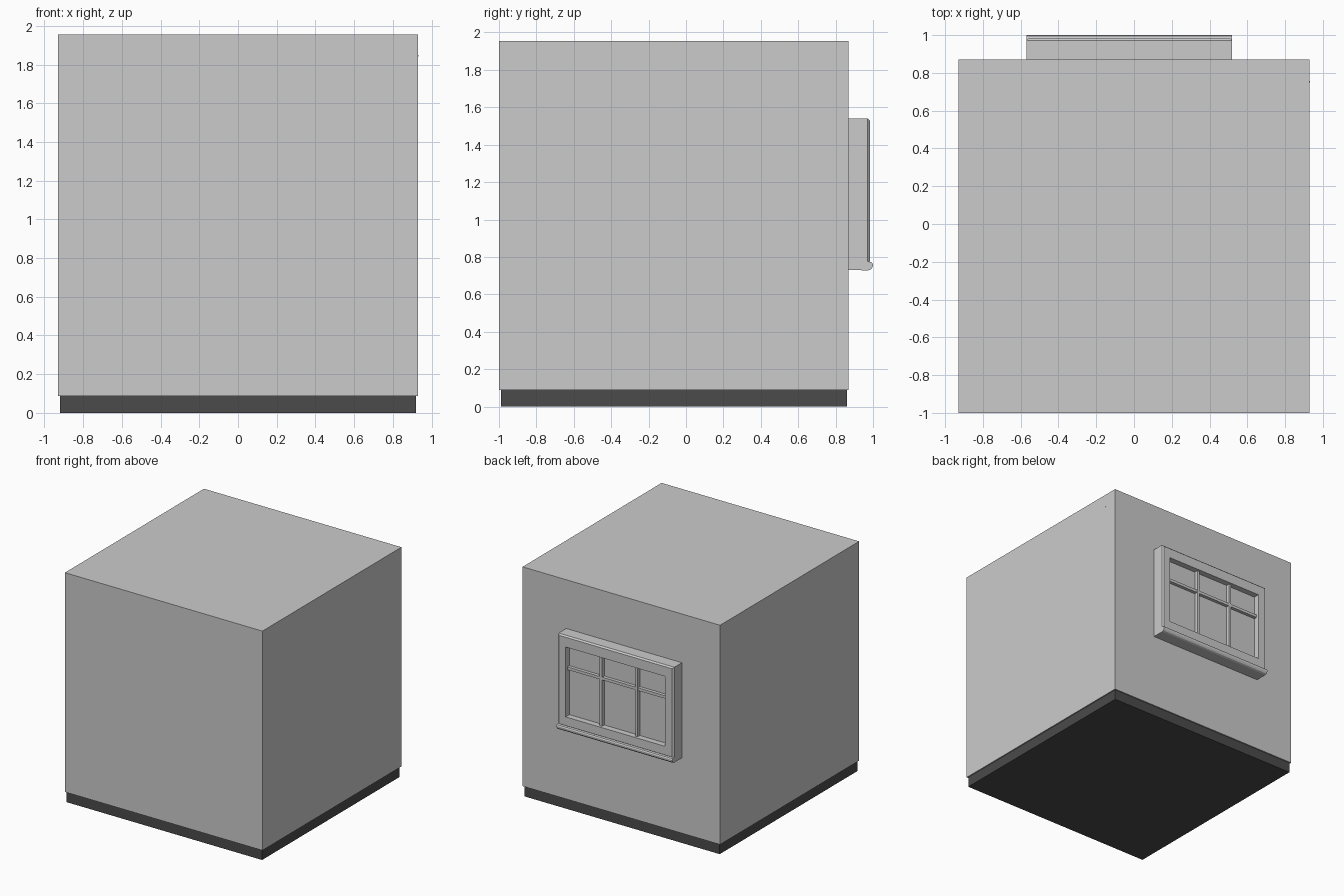
import bpy, bmesh

if "Cube" in bpy.data.objects:
    bpy.data.objects.remove(bpy.data.objects["Cube"])

def box(name, x, y, z):
    """Axis-aligned block from (min, max) pairs."""
    bpy.ops.mesh.primitive_cube_add(size=1, location=[(a + b) / 2 for a, b in (x, y, z)])
    ob = bpy.context.object
    ob.name = name
    ob.scale = [b - a for a, b in (x, y, z)]
    bpy.ops.object.transform_apply(location=False, rotation=False, scale=True)
    return ob

def extrude_x(name, profile, x0, x1):
    """Extrude a (y, z) profile along x."""
    bm = bmesh.new()
    f = bm.faces.new([bm.verts.new((x0, y, z)) for y, z in profile])
    new = bmesh.ops.extrude_face_region(bm, geom=[f])["geom"]
    bmesh.ops.translate(bm, vec=(x1 - x0, 0, 0),
                        verts=[v for v in new if isinstance(v, bmesh.types.BMVert)])
    bmesh.ops.recalc_face_normals(bm, faces=bm.faces)
    me = bpy.data.meshes.new(name)
    bm.to_mesh(me)
    bm.free()
    ob = bpy.data.objects.new(name, me)
    bpy.context.collection.objects.link(ob)
    return ob

# Main block on a dark recessed plinth
dark = bpy.data.materials.new("dark_grey")
dark.diffuse_color = (0.07, 0.07, 0.07, 1)
dark.use_nodes = True
dark.node_tree.nodes["Principled BSDF"].inputs["Base Color"].default_value = dark.diffuse_color
box("wall_block", (-0.93, 0.93), (-1, 0.87), (0.088, 1.955))
plinth = box("plinth", (-0.92, 0.92), (-0.99, 0.86), (0, 0.088))
plinth.data.materials.append(dark)

# Window surround: outer rectangle with an opening, chamfered outer front edges
WALL, FRONT, GLASS = 0.87, 0.983, 0.932
X0, X1, Z0, Z1 = -0.57, 0.52, 0.765, 1.54
OX0, OX1, OZ0, OZ1 = -0.49, 0.445, 0.85, 1.445

def ring(bm, x0, x1, z0, z1, y):
    return [bm.verts.new((x, y, z)) for x, z in ((x0, z0), (x1, z0), (x1, z1), (x0, z1))]

bm = bmesh.new()
c = 0.012
rings = [ring(bm, X0, X1, Z0, Z1, WALL),
         ring(bm, X0, X1, Z0, Z1, FRONT - c),
         ring(bm, X0 + c, X1 - c, Z0 + c, Z1 - c, FRONT),
         ring(bm, OX0, OX1, OZ0, OZ1, FRONT),
         ring(bm, OX0, OX1, OZ0, OZ1, GLASS)]
for a, b in zip(rings, rings[1:]):
    for i in range(4):
        j = (i + 1) % 4
        bm.faces.new((a[i], a[j], b[j], b[i]))
bm.faces.new(rings[-1])  # glass pane closes the recess
bmesh.ops.recalc_face_normals(bm, faces=bm.faces)
mesh = bpy.data.meshes.new("window_frame")
bm.to_mesh(mesh)
bm.free()
bpy.context.collection.objects.link(bpy.data.objects.new("window_frame", mesh))

# Glazing bars: two upright, one across
for i, x in enumerate((0.128, -0.207)):
    box(f"upright_bar_{i}", (x - 0.011, x + 0.011), (GLASS - 0.002, 0.962), (OZ0, OZ1))
box("cross_bar", (OX0, OX1), (GLASS - 0.002, 0.96), (1.243, 1.267))

# Sill with sloped top and rounded nose
extrude_x("window_sill", [(0.87, 0.73), (0.975, 0.728), (0.99, 0.734), (0.998, 0.746), (1.0, 0.76),
                          (0.995, 0.77), (0.983, 0.774), (0.87, 0.784)], X0, X1)

# Tiny stud high on the right wall
box("wall_stud", (0.925, 0.932), (0.748, 0.756), (1.841, 1.849))
